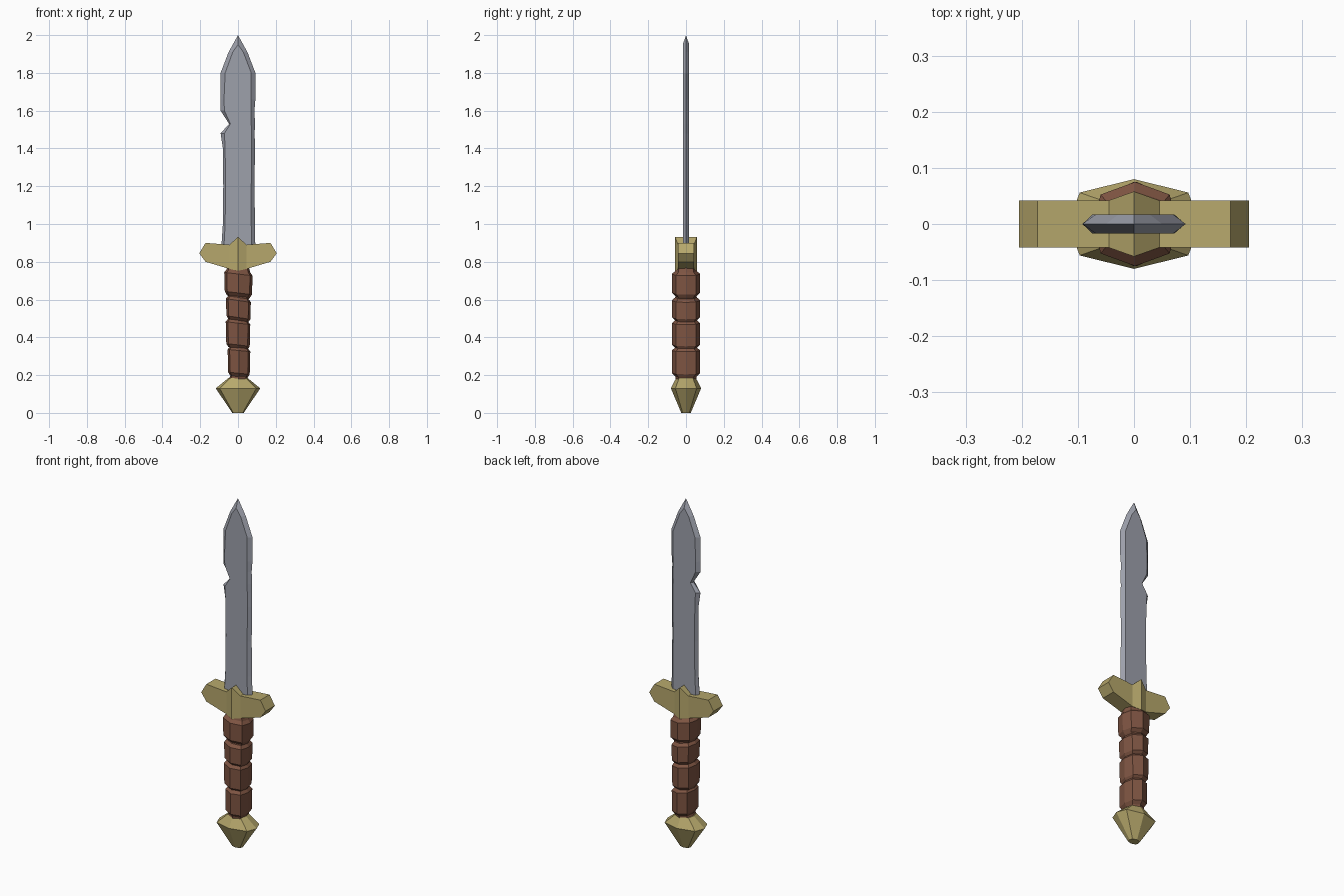
import bpy
import bmesh

cube = bpy.data.objects.get("Cube")
if cube:
    bpy.data.objects.remove(cube, do_unlink=True)


def make_material(name, color):
    mat = bpy.data.materials.new(name)
    mat.use_nodes = True
    mat.diffuse_color = (*color, 1)
    bsdf = next(n for n in mat.node_tree.nodes if n.type == 'BSDF_PRINCIPLED')
    bsdf.inputs["Base Color"].default_value = (*color, 1)
    return mat


steel = make_material("steel", (0.34, 0.355, 0.41))
brass = make_material("brass", (0.47, 0.39, 0.15))
leather = make_material("brown leather", (0.21, 0.09, 0.055))


def loft(name, sections, mat):
    """Skin a row of closed sections that all have the same point count."""
    bm = bmesh.new()
    rings = [[bm.verts.new(p) for p in section] for section in sections]
    count = len(rings[0])
    for low, high in zip(rings, rings[1:]):
        for i in range(count):
            j = (i + 1) % count
            bm.faces.new((low[i], low[j], high[j], high[i]))
    bm.faces.new(rings[0][::-1])
    bm.faces.new(rings[-1])
    bmesh.ops.remove_doubles(bm, verts=bm.verts, dist=0.0005)
    bmesh.ops.recalc_face_normals(bm, faces=bm.faces)
    mesh = bpy.data.meshes.new(name)
    bm.to_mesh(mesh)
    bm.free()
    mesh.materials.append(mat)
    obj = bpy.data.objects.new(name, mesh)
    bpy.context.collection.objects.link(obj)
    return obj


def octagon(z, rx, ry, shift=0, tilt=0):
    """Flattened eight-sided ring with points on both axes."""
    a, b = 0.82 * rx, 0.7 * ry
    ring = [(rx, 0), (a, b), (0, ry), (-a, b), (-rx, 0), (-a, -b), (0, -ry), (a, -b)]
    return [(x + shift, y, z + tilt * x) for x, y in ring]


# Pommel
loft("pommel", [octagon(0, 0.03, 0.025), octagon(0.13, 0.118, 0.08),
                octagon(0.185, 0.05, 0.052)], brass)

# Grip: four leather bulges with narrow, slightly tilted necks
bulges = [(0.21, 0.33, 0.06, 0.005, -0.1), (0.36, 0.475, 0.065, 0, -0.12),
          (0.505, 0.595, 0.066, 0.002, -0.15), (0.635, 0.735, 0.075, 0.002, -0.12)]
grip = [octagon(0.17, 0.05, 0.053)]
for low, high, rx, shift, tilt in bulges:
    grip += [octagon(low - 0.018, rx - 0.014, 0.056, shift, tilt),
             octagon(low, rx - 0.003, 0.074, shift, tilt),
             octagon(high, rx, 0.075, shift, tilt),
             octagon(high + 0.016, rx - 0.012, 0.058, shift, tilt)]
grip.append(octagon(0.78, 0.055, 0.05))
loft("grip", grip, leather)

# Crossguard: columns of x, bottom, top and half depth, mirrored about the middle
half = [(0.205, 0.845, 0.845, 0.042), (0.172, 0.8, 0.9, 0.042),
        (0.045, 0.762, 0.89, 0.042)]
columns = [(-x, b, t, d) for x, b, t, d in half] + [(0, 0.752, 0.932, 0.058)] + half[::-1]
loft("crossguard", [[(x, -d, b), (x, d, b), (x, d, t), (x, -d, t)]
                    for x, b, t, d in columns], brass)

# Blade: rows of height, left edge, left bevel, right bevel, right edge
rows = [(0.85, -0.09, -0.076, 0.072, 0.092), (1.0, -0.08, -0.068, 0.07, 0.09),
        (1.2, -0.078, -0.066, 0.07, 0.087), (1.4, -0.08, -0.068, 0.072, 0.09),
        (1.48, -0.092, -0.072, 0.071, 0.088), (1.53, -0.047, -0.04, 0.07, 0.09),
        (1.6, -0.092, -0.072, 0.07, 0.087), (1.66, -0.092, -0.074, 0.07, 0.092),
        (1.8, -0.092, -0.068, 0.07, 0.092), (1.91, -0.05, -0.028, 0.028, 0.05)]
t = 0.017
blade = [[(le, 0, z), (li, -t, z), (ri, -t, z), (re, 0, z), (ri, t, z), (li, t, z)]
         for z, le, li, ri, re in rows]
# The bevels meet below the point
blade.append([(0, 0, 2), (0, -t, 1.95), (0, -t, 1.95),
              (0, 0, 2), (0, t, 1.95), (0, t, 1.95)])
# Skin the body, then close the point by hand where the section collapses
bm = bmesh.new()
rings = [[bm.verts.new(p) for p in s] for s in blade]
for low, high in zip(rings, rings[1:]):
    for i in range(6):
        j = (i + 1) % 6
        bm.faces.new((low[i], low[j], high[j], high[i]))
bm.faces.new(rings[0][::-1])
bmesh.ops.remove_doubles(bm, verts=bm.verts, dist=0.0005)
bmesh.ops.recalc_face_normals(bm, faces=bm.faces)
mesh = bpy.data.meshes.new("blade")
bm.to_mesh(mesh)
bm.free()
mesh.materials.append(steel)
bpy.context.collection.objects.link(bpy.data.objects.new("blade", mesh))
